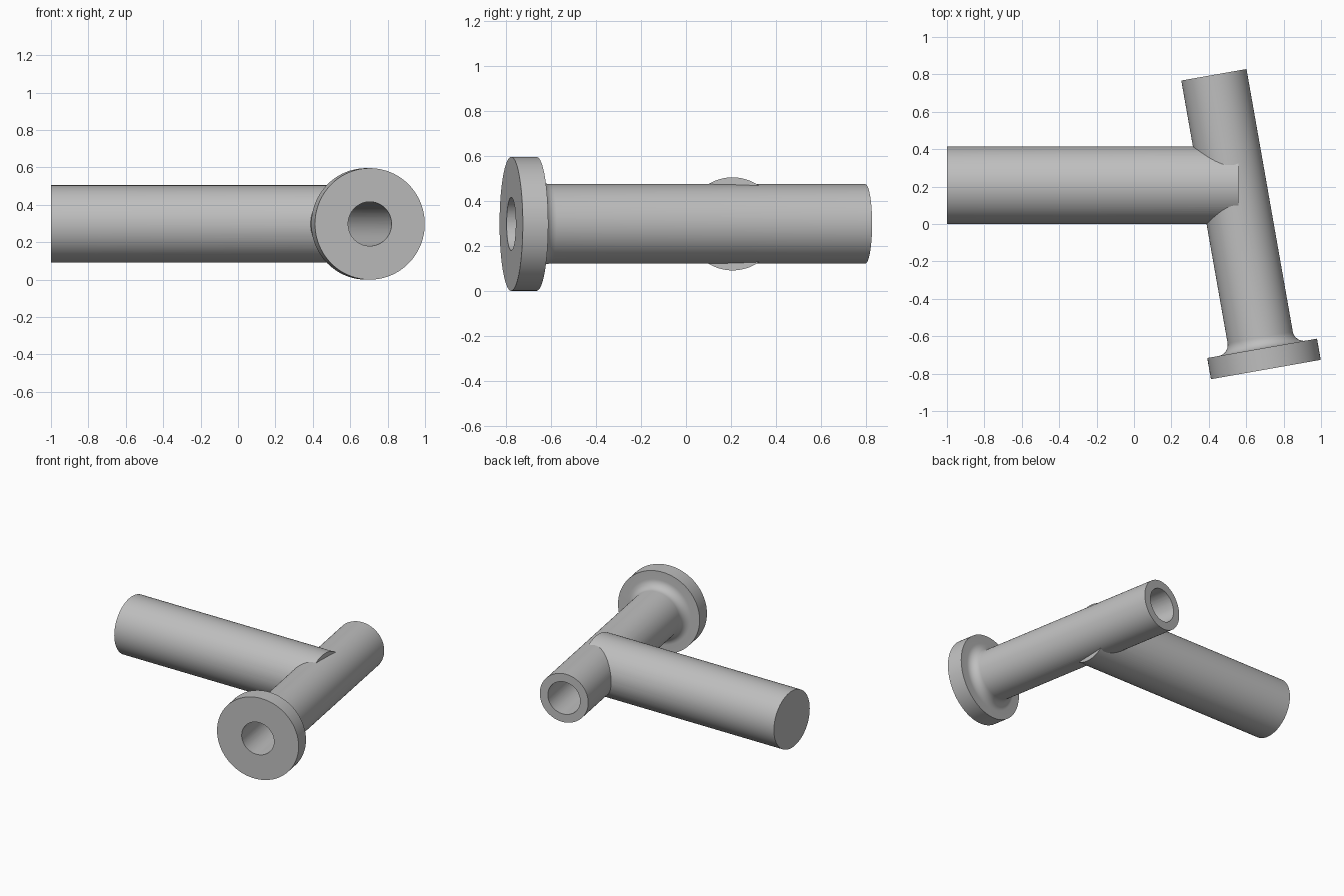
import bpy, bmesh, math
from mathutils import Matrix, Vector

cube = bpy.data.objects.get("Cube")
if cube:
    bpy.data.objects.remove(cube, do_unlink=True)

grey = bpy.data.materials.new("plain grey")
grey.use_nodes = True
colour = (0.52, 0.52, 0.52, 1)
grey.diffuse_color = colour
grey.node_tree.nodes["Principled BSDF"].inputs["Base Color"].default_value = colour


def lathe(name, profile, origin, angle):
    """Spin (radius, distance) points about +Y, then turn and place the part."""
    bm = bmesh.new()
    verts = [bm.verts.new((r, t, 0)) for r, t in profile]
    edges = [bm.edges.new(pair) for pair in zip(verts, verts[1:])]
    bmesh.ops.spin(bm, geom=verts + edges, cent=(0, 0, 0), axis=(0, 1, 0),
                   angle=math.tau, steps=96)
    bmesh.ops.remove_doubles(bm, verts=bm.verts, dist=1e-4)
    bmesh.ops.recalc_face_normals(bm, faces=bm.faces)
    bm.transform(Matrix.Translation(Vector(origin)) @ Matrix.Rotation(angle, 4, 'Z'))
    mesh = bpy.data.meshes.new(name)
    bm.to_mesh(mesh)
    bm.free()
    mesh.materials.append(grey)
    obj = bpy.data.objects.new(name, mesh)
    bpy.context.collection.objects.link(obj)
    return obj


def combine(target, other, operation):
    mod = target.modifiers.new(operation.title(), 'BOOLEAN')
    mod.operation, mod.object, mod.solver = operation, other, 'EXACT'
    bpy.context.view_layer.objects.active = target
    bpy.ops.object.modifier_apply(modifier=mod.name)
    bpy.data.objects.remove(other, do_unlink=True)


TILT = math.radians(10)
START = (0.705, -0.778, 0.298)
LENGTH, TUBE_R, FLANGE_R, FLANGE_T, FILLET = 1.6, 0.177, 0.298, 0.115, 0.06

# Flanged tube with a rounded fillet behind the flange
fillet = [(TUBE_R + FILLET * (1 - math.sin(a)), FLANGE_T + FILLET * (1 - math.cos(a)))
          for a in (math.pi / 2 * i / 10 for i in range(11))]
profile = [(0, 0), (FLANGE_R, 0), (FLANGE_R, FLANGE_T)] + fillet
profile += [(TUBE_R, LENGTH), (0, LENGTH)]
tube = lathe("flanged_tube_with_handle", profile, START, TILT)

# Solid round handle, running from the far left into the tube
handle = lathe("handle", [(0, 0), (0.207, 0), (0.207, 1.56), (0, 1.56)],
               (-1, 0.207, 0.298), -math.pi / 2)
combine(tube, handle, 'UNION')

# Bore right through the tube
bore = lathe("bore_cutter", [(0, -0.1), (0.118, -0.1), (0.118, LENGTH + 0.1), (0, LENGTH + 0.1)],
             START, TILT)
bore.hide_render = True
combine(tube, bore, 'DIFFERENCE')

# Smooth round walls, sharp rims
bpy.ops.object.select_all(action='DESELECT')
tube.select_set(True)
bpy.context.view_layer.objects.active = tube
bpy.ops.object.shade_smooth_by_angle(angle=math.radians(30))
